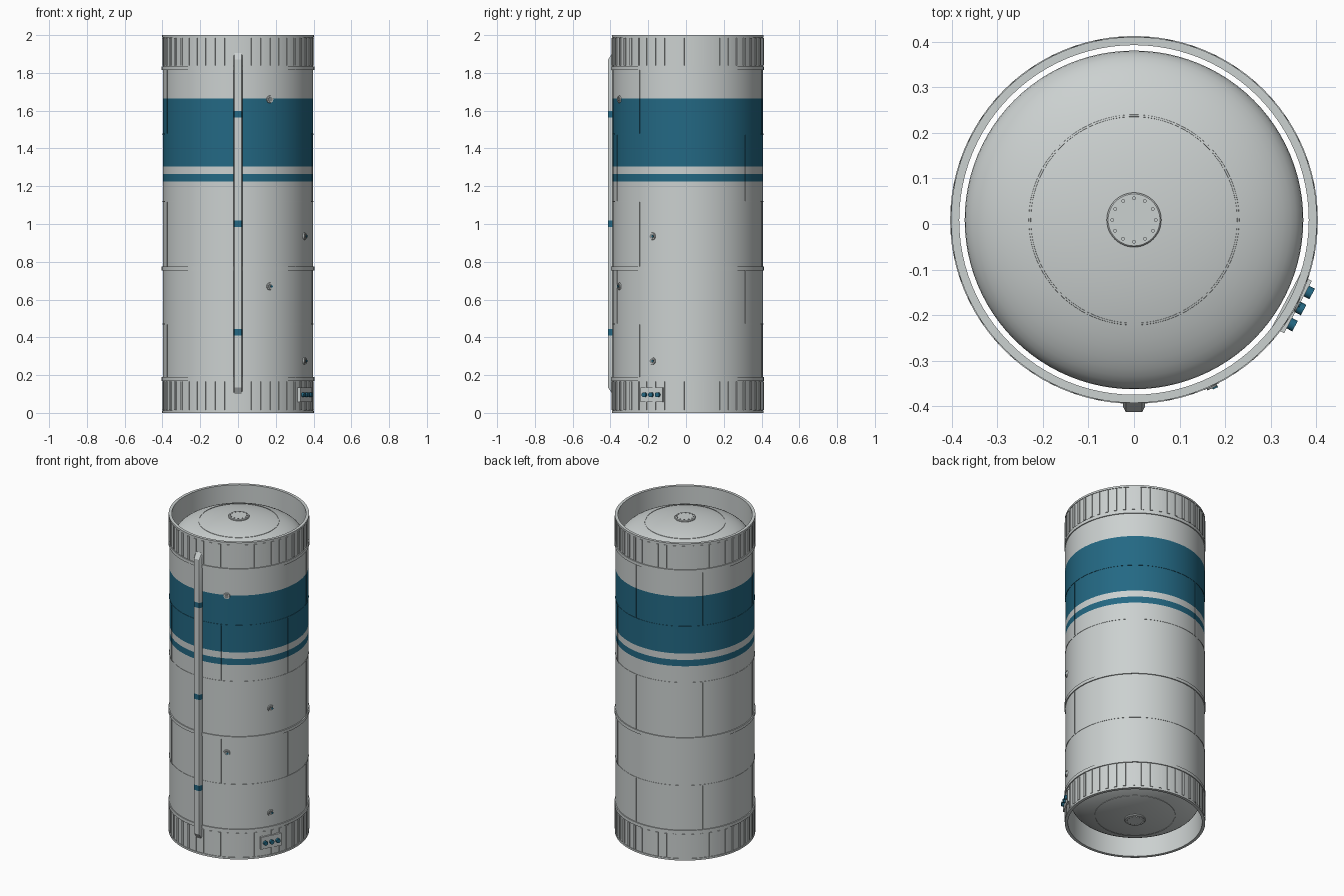
import bpy, bmesh, math
from mathutils import Matrix

cube = bpy.data.objects.get("Cube")
if cube:
    bpy.data.objects.remove(cube, do_unlink=True)

YC = 0.009          # axis of the cylinder
R = 0.398           # shell radius
BANDS = [(1.305, 1.665), (1.225, 1.265)]
CUTS = [z for band in BANDS for z in band]


def material(name, rgb):
    m = bpy.data.materials.new(name)
    m.use_nodes = True
    m.diffuse_color = (*rgb, 1)
    m.node_tree.nodes["Principled BSDF"].inputs["Base Color"].default_value = (*rgb, 1)
    return m


GREY = material("light grey", (0.60, 0.635, 0.63))
TEAL = material("teal", (0.017, 0.14, 0.23))
STEEL = material("steel grey", (0.25, 0.27, 0.27))


def in_band(z):
    return any(a < z < b for a, b in BANDS)


def finish(bm, name, mats, rule=None):
    bmesh.ops.recalc_face_normals(bm, faces=bm.faces)
    if rule:
        for f in bm.faces:
            f.material_index = int(rule(f.calc_center_median()))
    mesh = bpy.data.meshes.new(name)
    bm.to_mesh(mesh)
    bm.free()
    for m in mats:
        mesh.materials.append(m)
    ob = bpy.data.objects.new(name, mesh)
    bpy.context.collection.objects.link(ob)
    bpy.ops.object.select_all(action='DESELECT')
    ob.select_set(True)
    bpy.context.view_layer.objects.active = ob
    bpy.ops.object.shade_smooth_by_angle(angle=math.radians(30))
    return ob


def lathe(name, profile, mats, rule=None, closed=False, steps=96):
    bm = bmesh.new()
    vs = [bm.verts.new((0, YC - r, z)) for r, z in profile]
    pairs = list(zip(vs, vs[1:])) + ([(vs[-1], vs[0])] if closed else [])
    es = [bm.edges.new(p) for p in pairs]
    bmesh.ops.spin(bm, geom=vs + es, cent=(0, YC, 0), axis=(0, 0, 1),
                   angle=math.tau, steps=steps, use_duplicate=False)
    bmesh.ops.remove_doubles(bm, verts=bm.verts, dist=0.0001)
    return finish(bm, name, mats, rule)


def place(deg, r, z, side=0):
    # local frame on the shell: x along the surface, -y outward
    return (Matrix.Translation((0, YC, 0)) @ Matrix.Rotation(math.radians(deg), 4, 'Z')
            @ Matrix.Translation((side, -r, z)))


def block(bm, deg, r0, r1, z0, z1, width):
    m = place(deg, (r0 + r1) / 2, (z0 + z1) / 2)
    bmesh.ops.create_cube(bm, size=1, matrix=m @ Matrix.Diagonal((width, r1 - r0, z1 - z0, 1)))


def knob(bm, deg, z, r0, r1, radius, side=0, tip=None):
    m = place(deg, (r0 + r1) / 2, z, side) @ Matrix.Rotation(math.pi / 2, 4, 'X')
    bmesh.ops.create_cone(bm, cap_ends=True, segments=20, radius1=radius,
                          radius2=tip or radius, depth=r1 - r0, matrix=m)


# Outer shell: open tube with girth welds and frame rings
outer = [(R + 0.004, 0), (R + 0.004, 0.012), (R, 0.012)]
girths = [(0.18, 0.010, 0.006), (0.47, 0.003, 0.002), (0.765, 0.010, 0.006),
          (1.12, 0.003, 0.002), (1.475, 0.003, 0.002), (1.825, 0.010, 0.006)]
steps = [[(R, z - h), (R + d, z - h), (R + d, z + h), (R, z + h)] for z, h, d in girths]
steps += [[(R, z)] for z in CUTS]
for group in sorted(steps, key=lambda g: g[0][1]):
    outer += group
outer += [(R, 1.988), (R + 0.004, 1.988), (R + 0.004, 2)]
lathe("outer_shell", outer + [(0.384, 2), (0.384, 0)], [GREY, TEAL],
      lambda c: in_band(c.z) and math.hypot(c.x, c.y - YC) > 0.39, closed=True)

# Inner tank with domed ends
A, H, BASE = 0.372, 0.13, 1.85
dome = [(A * math.cos(i * math.pi / 32), BASE + H * math.sin(i * math.pi / 32)) for i in range(17)]
dome[-1] = (0, BASE + H)
lathe("inner_tank", [(r, 2 - z) for r, z in reversed(dome)] + dome, [GREY])


def dome_z(r):
    return BASE + H * math.sqrt(1 - (r / A) ** 2)


# Dome weld rings and bolted hatches, mirrored top and bottom
for end, flip in (("top", False), ("bottom", True)):
    def at(z):
        return 2 - z if flip else z
    ring = [(0.226, dome_z(0.226) - 0.004), (0.227, dome_z(0.227) + 0.002),
            (0.231, dome_z(0.231) + 0.002), (0.232, dome_z(0.232) - 0.004)]
    lathe(end + "_dome_weld", [(r, at(z)) for r, z in ring], [GREY], closed=True)
    hatch = [(0.06, 1.97), (0.06, 1.983), (0.057, 1.986), (0, 1.986)]
    lathe(end + "_hatch", [(r, at(z)) for r, z in hatch], [GREY], steps=48)
    bm = bmesh.new()
    for i in range(12):
        a = i * math.tau / 12
        bmesh.ops.create_cone(bm, cap_ends=True, segments=8, radius1=0.004, radius2=0.004, depth=0.006,
                              matrix=Matrix.Translation((0.048 * math.cos(a), YC + 0.048 * math.sin(a), at(1.987))))
    finish(bm, end + "_hatch_bolts", [GREY])

# Stringer ribs round both skirts
for name, z0, z1 in (("top_skirt_ribs", 1.84, 1.985), ("bottom_skirt_ribs", 0.015, 0.165)):
    bm = bmesh.new()
    for i in range(48):
        block(bm, (i + 0.5) * 7.5, R - 0.004, R + 0.005, z0, z1, 0.016)
    finish(bm, name, [GREY])

# Staggered vertical welds, split where the painted bands begin and end
bm = bmesh.new()
levels = [1.815, 1.475, 1.12, 0.765, 0.47, 0.19]
for row, (hi, lo) in enumerate(zip(levels, levels[1:])):
    zs = sorted([lo, hi] + [z for z in CUTS if lo < z < hi])
    for k in range(6):
        for z0, z1 in zip(zs, zs[1:]):
            block(bm, -10 + 60 * k + 30 * (row % 2), R - 0.004, R + 0.002, z0, z1, 0.005)
finish(bm, "panel_welds", [GREY, TEAL], lambda c: in_band(c.z))

# Cable conduit down the front, with sloped ends and painted clamps
section = [(-0.024, -0.38), (-0.024, -0.402), (-0.018, -0.413),
           (0.018, -0.413), (0.024, -0.402), (0.024, -0.38)]
clamps = [(0.41, 0.443), (0.985, 1.018), (1.565, 1.598)]
heights = [0.1, 0.135] + [z for c in clamps for z in c] + [1.87, 1.905]
bm = bmesh.new()
loops = []
for z in heights:
    k = 0.3 if z in (heights[0], heights[-1]) else 1
    loops.append([bm.verts.new((x, -0.38 + (y + 0.38) * k, z)) for x, y in section])
for a, b in zip(loops, loops[1:]):
    for i in range(6):
        j = (i + 1) % 6
        bm.faces.new((a[i], a[j], b[j], b[i]))
bm.faces.new(loops[0])
bm.faces.new(loops[-1])
finish(bm, "cable_conduit", [GREY, TEAL], lambda c: any(a < c.z < b for a, b in clamps))

# Small ports on the shell
ports = [(25, 1.66), (62, 0.935), (25, 0.67), (62, 0.275)]
for i, (deg, z) in enumerate(ports, 1):
    bm = bmesh.new()
    knob(bm, deg, z, R - 0.006, R + 0.006, 0.021, tip=0.018)
    finish(bm, f"port_flange_{i}", [GREY])
    bm = bmesh.new()
    knob(bm, deg, z, R, R + 0.010, 0.012)
    finish(bm, f"port_core_{i}", [STEEL])
    if i > 1:
        bm = bmesh.new()
        knob(bm, deg, z, R, R + 0.013, 0.006, side=0.006)
        finish(bm, f"port_tip_{i}", [TEAL])

# Service panel with three connectors on the bottom skirt
bm = bmesh.new()
block(bm, 62, R - 0.02, R + 0.010, 0.058, 0.135, 0.13)
finish(bm, "service_panel", [GREY])
bm = bmesh.new()
for side in (-0.04, 0, 0.04):
    knob(bm, 62, 0.096, R, R + 0.024, 0.013, side=side)
finish(bm, "service_connectors", [TEAL])
